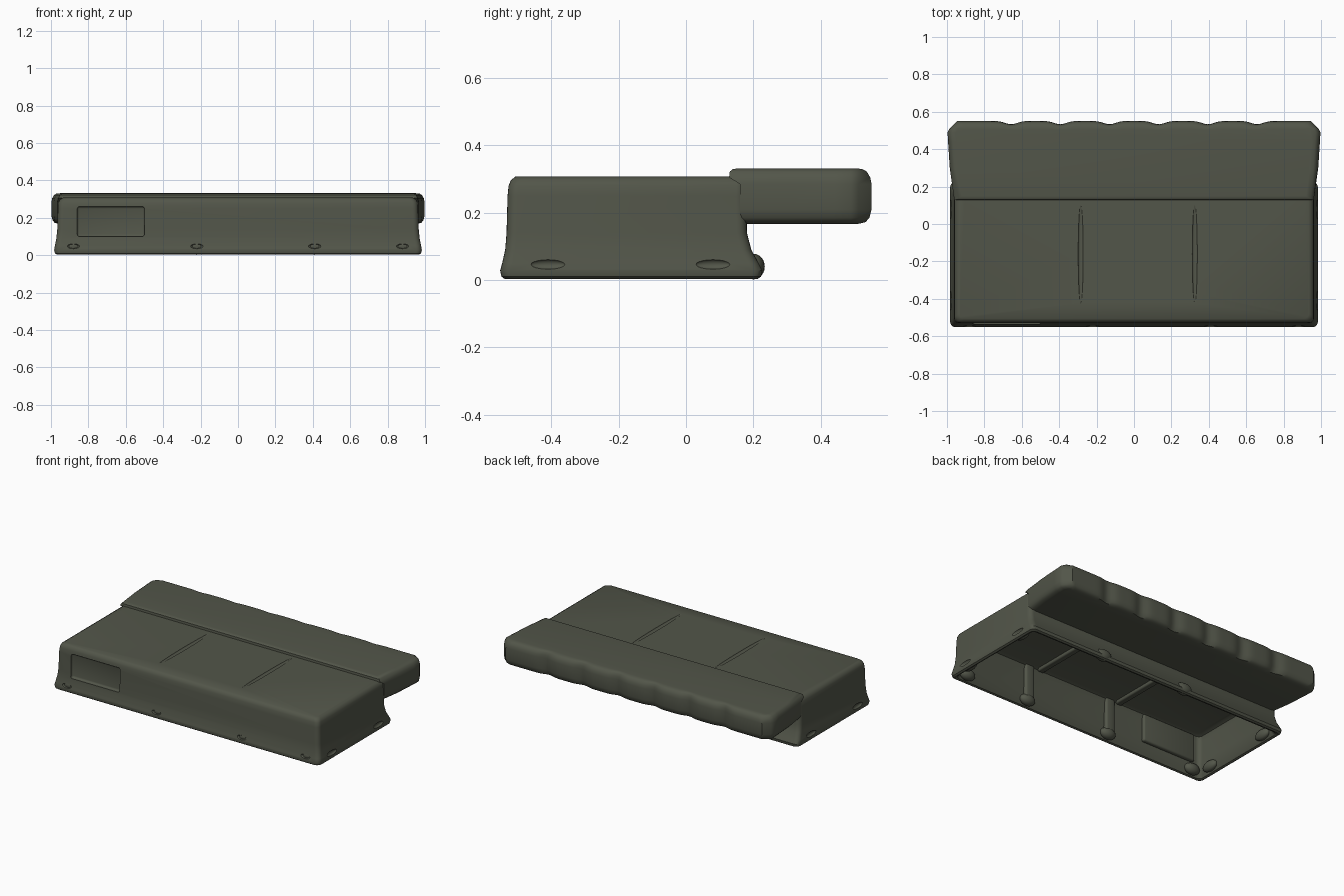
import bpy, bmesh, math
from mathutils import Matrix

if "Cube" in bpy.data.objects:
    bpy.data.objects.remove(bpy.data.objects["Cube"])

olive = bpy.data.materials.new("dark olive")
olive.diffuse_color = (0.085, 0.092, 0.067, 1)
olive.use_nodes = True
olive.node_tree.nodes["Principled BSDF"].inputs["Base Color"].default_value = olive.diffuse_color


def finish(ob, angle=38):
    bpy.ops.object.select_all(action='DESELECT')
    ob.select_set(True)
    bpy.context.view_layer.objects.active = ob
    bpy.ops.object.shade_smooth_by_angle(angle=math.radians(angle))


def add_object(name, bm):
    bmesh.ops.recalc_face_normals(bm, faces=bm.faces)
    me = bpy.data.meshes.new(name)
    bm.to_mesh(me)
    bm.free()
    me.materials.append(olive)
    ob = bpy.data.objects.new(name, me)
    bpy.context.collection.objects.link(ob)
    return ob


def loft(name, rings):
    bm = bmesh.new()
    loops = [[bm.verts.new(p) for p in r] for r in rings]
    n = len(loops[0])
    for a, b in zip(loops, loops[1:]):
        for i in range(n):
            j = (i + 1) % n
            bm.faces.new((a[i], a[j], b[j], b[i]))
    bm.faces.new(loops[0])
    bm.faces.new(loops[-1])
    return add_object(name, bm)


def rounded_rect(hx, y0, y1, z, r=0.03, seg=5):
    pts = []
    corners = [(hx - r, y1 - r), (-hx + r, y1 - r), (-hx + r, y0 + r), (hx - r, y0 + r)]
    for k, (cx, cy) in enumerate(corners):
        for i in range(seg + 1):
            a = math.pi / 2 * (k + i / seg)
            pts.append((cx + r * math.cos(a), cy + r * math.sin(a), z))
    return pts


def blob(name, c, size):
    bm = bmesh.new()
    bmesh.ops.create_uvsphere(bm, u_segments=20, v_segments=12, radius=1,
                              matrix=Matrix.Translation(c) @ Matrix.Diagonal((*size, 1)))
    return add_object(name, bm)


def block(name, lo, hi, bevel):
    c = [(a + b) / 2 for a, b in zip(lo, hi)]
    s = [b - a for a, b in zip(lo, hi)]
    bm = bmesh.new()
    bmesh.ops.create_cube(bm, size=1, matrix=Matrix.Translation(c) @ Matrix.Diagonal((*s, 1)))
    bmesh.ops.bevel(bm, geom=bm.edges[:], offset=bevel, segments=3, profile=0.5, affect='EDGES')
    return add_object(name, bm)


# hollow main shell, open below: inside ceiling, down the inner wall, up the flared outer wall
profile = [
    (0.90, -0.47, 0.125, 0.278), (0.922, -0.488, 0.143, 0.268), (0.93, -0.497, 0.148, 0.24),
    (0.932, -0.50, 0.15, 0.10), (0.945, -0.515, 0.178, 0.035), (0.957, -0.527, 0.197, 0.008),
    (0.968, -0.538, 0.212, 0.003), (0.979, -0.548, 0.223, 0.01), (0.983, -0.552, 0.227, 0.028),
    (0.979, -0.546, 0.216, 0.05), (0.971, -0.537, 0.194, 0.09), (0.966, -0.533, 0.181, 0.14),
    (0.963, -0.53, 0.179, 0.25), (0.96, -0.527, 0.179, 0.28), (0.952, -0.52, 0.178, 0.297),
    (0.935, -0.507, 0.17, 0.307)]
shell = loft("main_shell", [rounded_rect(*p) for p in profile])

# cutters: front pocket, two top creases, tie-down dents
cutters = [block("pocket_cutter", (-0.86, -0.60, 0.10), (-0.50, -0.517, 0.26), 0.012)]
for x in (-0.285, 0.325):
    cutters.append(blob("crease_cutter", (x, -0.16, 0.309), (0.014, 0.27, 0.009)))
front_ties = (-0.88, -0.22, 0.41, 0.88)
for x in front_ties:
    cutters.append(blob("dent_cutter", (x, -0.55, 0.048), (0.034, 0.016, 0.014)))
for sx in (-1, 1):
    for y in (-0.41, 0.08):
        cutters.append(blob("dent_cutter", (sx * 0.983, y, 0.047), (0.014, 0.052, 0.015)))
bpy.context.view_layer.objects.active = shell
for c in cutters:
    c.hide_render = True
    m = shell.modifiers.new("cut", 'BOOLEAN')
    m.operation = 'DIFFERENCE'
    m.solver = 'EXACT'
    m.object = c
    bpy.ops.object.modifier_apply(modifier=m.name)
for c in cutters:
    bpy.data.objects.remove(c)
finish(shell)


# rear overhanging ledge with a scalloped back edge and clipped corners
def ledge_ring(d, z, front, scallop):
    pts = [(-0.965 + d, front, z), (0.965 - d, front, z)]
    pts += [(0.985 - d, 0.30, z), (0.994 - d, 0.44, z), (0.997 - d, 0.49, z), (0.985 - d, 0.512, z)]
    n = 96
    for i in range(n + 1):
        x = 0.945 - 1.89 * i / n
        u = (x + 0.92) / 0.263
        dip = math.exp(-((u - round(u)) / 0.17) ** 2) if 0.5 < u < 6.5 else 0
        pts.append((x * (1 - d), 0.551 - d - scallop * dip, z))
    pts += [(-x, y, z) for x, y, z in reversed(pts[2:6])]
    return pts


ledge = loft("rear_ledge", [
    ledge_ring(0.045, 0.167, 0.165, 0.008), ledge_ring(0.018, 0.172, 0.162, 0.016),
    ledge_ring(0.006, 0.185, 0.16, 0.02), ledge_ring(0.0, 0.21, 0.16, 0.02),
    ledge_ring(0.0, 0.285, 0.16, 0.018), ledge_ring(0.004, 0.305, 0.128, 0.016),
    ledge_ring(0.014, 0.322, 0.13, 0.012), ledge_ring(0.026, 0.329, 0.138, 0.007),
    ledge_ring(0.045, 0.331, 0.15, 0.003)])
finish(ledge)

# inside of the shell: back of the pocket, ribs and tie-down bosses
finish(block("pocket_back", (-0.88, -0.51, 0.085), (-0.48, -0.478, 0.27), 0.012))
for x in (-0.285, 0.325):
    finish(block("ceiling_rib", (x - 0.022, -0.49, 0.258), (x + 0.022, 0.09, 0.29), 0.01))
for x in front_ties[1:3]:
    finish(block("front_wall_rib", (x - 0.035, -0.515, 0.05), (x + 0.035, -0.478, 0.28), 0.014))
for x in front_ties:
    finish(blob("front_boss", (x, -0.508, 0.045), (0.055, 0.035, 0.036)))
for x in front_ties[1:3]:
    finish(blob("rear_boss", (x, 0.2, 0.04), (0.06, 0.034, 0.038)))
for sx in (-1, 1):
    for y in (-0.41, 0.08):
        finish(blob("side_boss", (sx * 0.94, y, 0.045), (0.028, 0.06, 0.034)))
